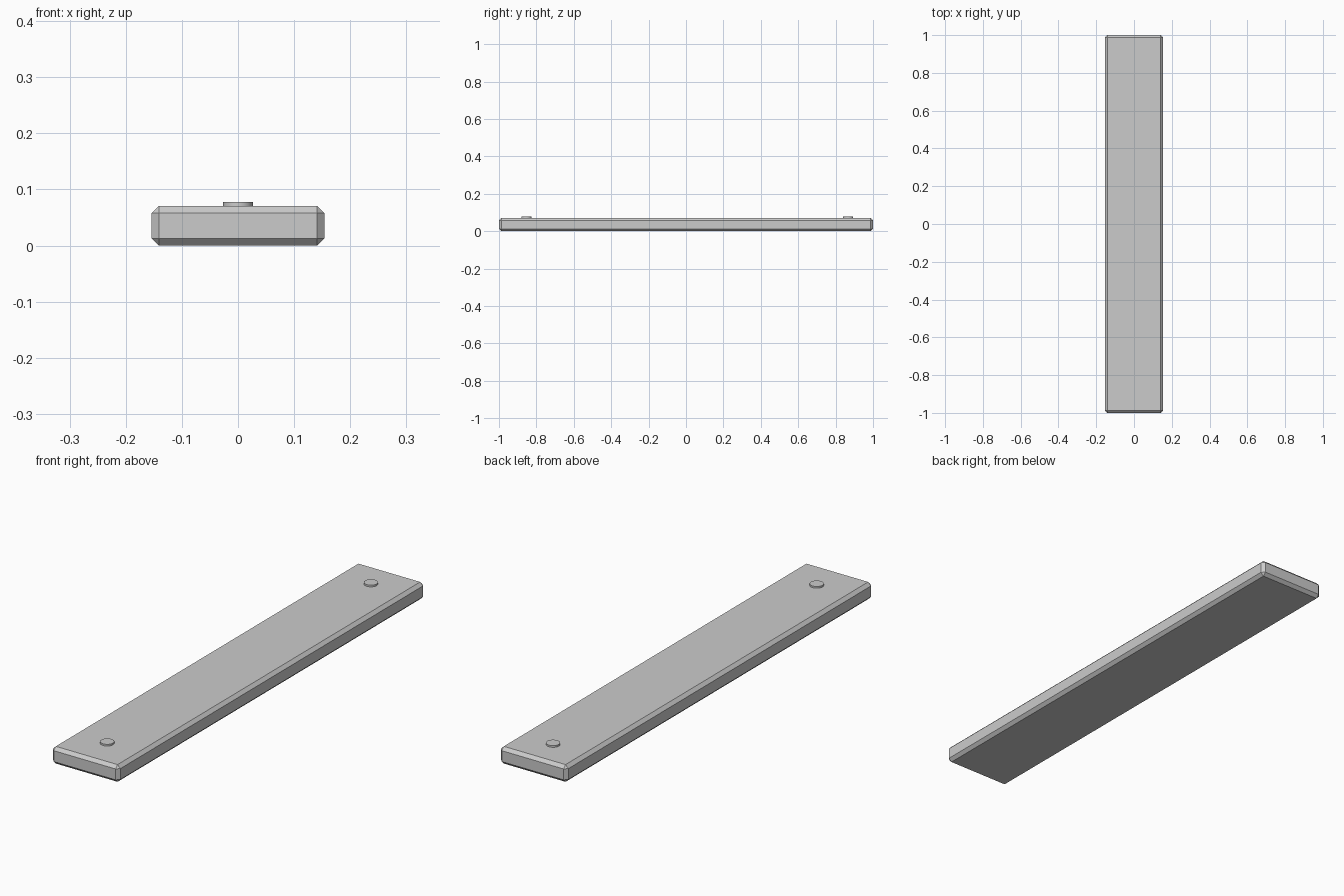
import bpy

if "Cube" in bpy.data.objects:
    bpy.data.objects.remove(bpy.data.objects["Cube"])

# Plank with chamfered edges
bpy.ops.mesh.primitive_cube_add(size=1, location=(0, 0, 0.0355))
plank = bpy.context.object
plank.name = "plank"
plank.scale = (0.308, 2.0, 0.071)
bpy.ops.object.transform_apply(location=False, rotation=False, scale=True)
bevel = plank.modifiers.new("chamfer", 'BEVEL')
bevel.width = 0.013
bevel.segments = 1

# Round fastener heads near each end
for name, y in (("front_peg", -0.853), ("back_peg", 0.867)):
    bpy.ops.mesh.primitive_cylinder_add(vertices=32, radius=0.0265, depth=0.012,
                                        location=(0, y, 0.072))
    bpy.context.object.name = name
    bpy.ops.object.shade_smooth_by_angle()
